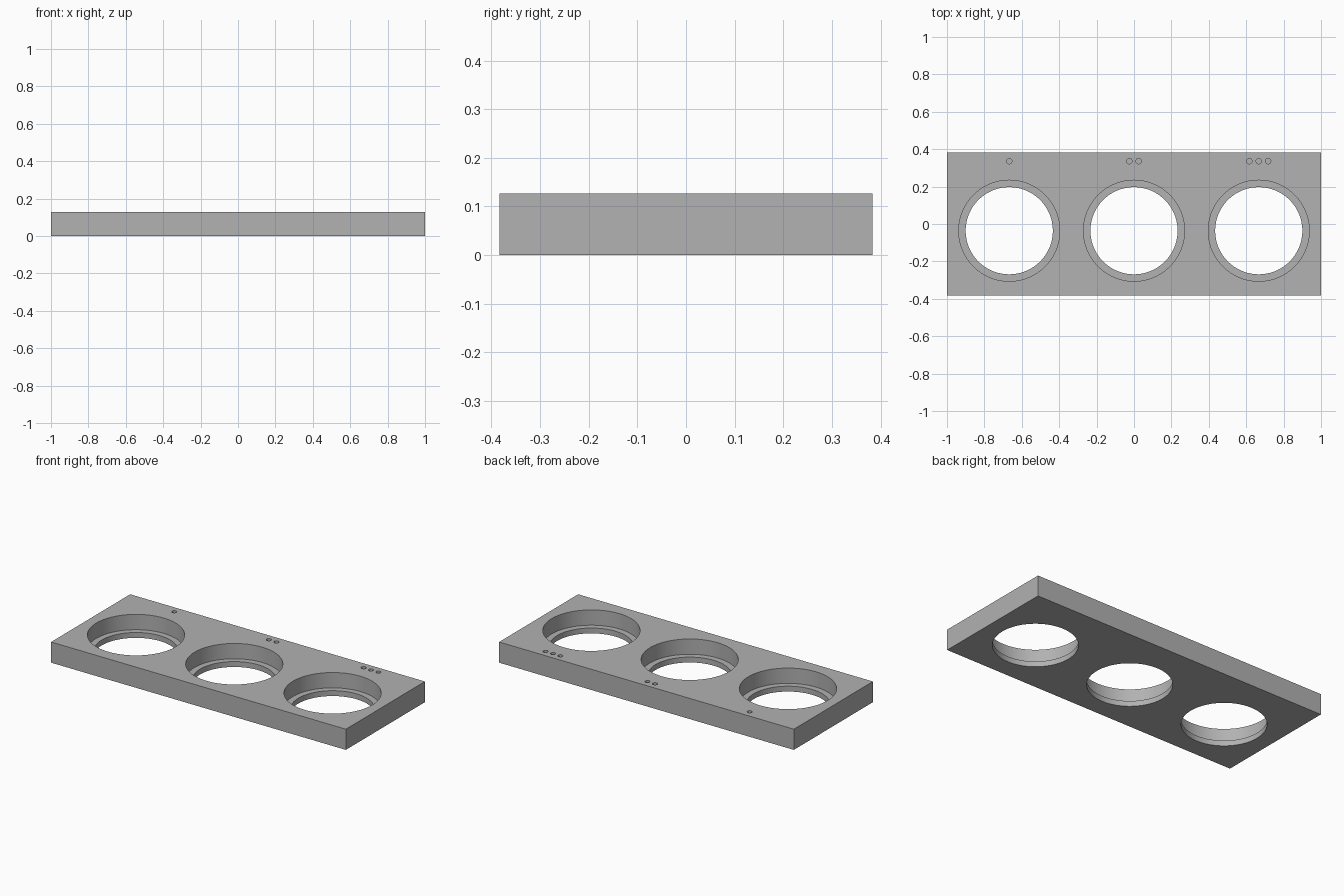
import bpy
import math

if "Cube" in bpy.data.objects:
    bpy.data.objects.remove(bpy.data.objects["Cube"])

HEIGHT, DEPTH = 0.127, 0.766
SHELF_Z, HOLE_Y, DOT_Y = 0.033, -0.036, 0.336

grey = bpy.data.materials.new("plain grey")
grey.diffuse_color = (0.445, 0.445, 0.445, 1)
grey.use_nodes = True
grey.node_tree.nodes["Principled BSDF"].inputs["Base Color"].default_value = grey.diffuse_color

# Flat rectangular plate
bpy.ops.mesh.primitive_cube_add(size=1, location=(0, 0, HEIGHT / 2))
plate = bpy.context.object
plate.name = "holder_plate"
plate.scale = (2, DEPTH, HEIGHT)
bpy.ops.object.transform_apply(location=True, rotation=False, scale=True)
plate.data.materials.append(grey)


def drill(x, y, radius, bottom, sides):
    """Cut a round hole from above the plate down to the given height."""
    top = HEIGHT + 0.05
    bpy.ops.mesh.primitive_cylinder_add(
        vertices=sides, radius=radius, depth=top - bottom,
        location=(x, y, (top + bottom) / 2))
    cutter = bpy.context.object
    cutter.name = "hole_cutter"
    cutter.hide_render = True
    cutter.data.materials.append(grey)
    mod = plate.modifiers.new("hole", 'BOOLEAN')
    mod.operation = 'DIFFERENCE'
    mod.solver = 'EXACT'
    mod.object = cutter
    bpy.context.view_layer.objects.active = plate
    bpy.ops.object.modifier_apply(modifier=mod.name)
    bpy.data.objects.remove(cutter, do_unlink=True)


for i, cx in enumerate((-0.667, 0, 0.667)):
    # Stepped socket: wide recess above a narrower through hole
    drill(cx, HOLE_Y, 0.27, SHELF_Z, 96)
    drill(cx, HOLE_Y, 0.233, -0.05, 96)
    # Counting dots: one, two, three
    for k in range(i + 1):
        drill(cx + (k - i / 2) * 0.05, DOT_Y, 0.0145, HEIGHT - 0.03, 24)

# Smooth round walls, crisp edges
bpy.ops.object.select_all(action='DESELECT')
plate.select_set(True)
bpy.context.view_layer.objects.active = plate
bpy.ops.object.shade_smooth_by_angle(angle=math.radians(30))
